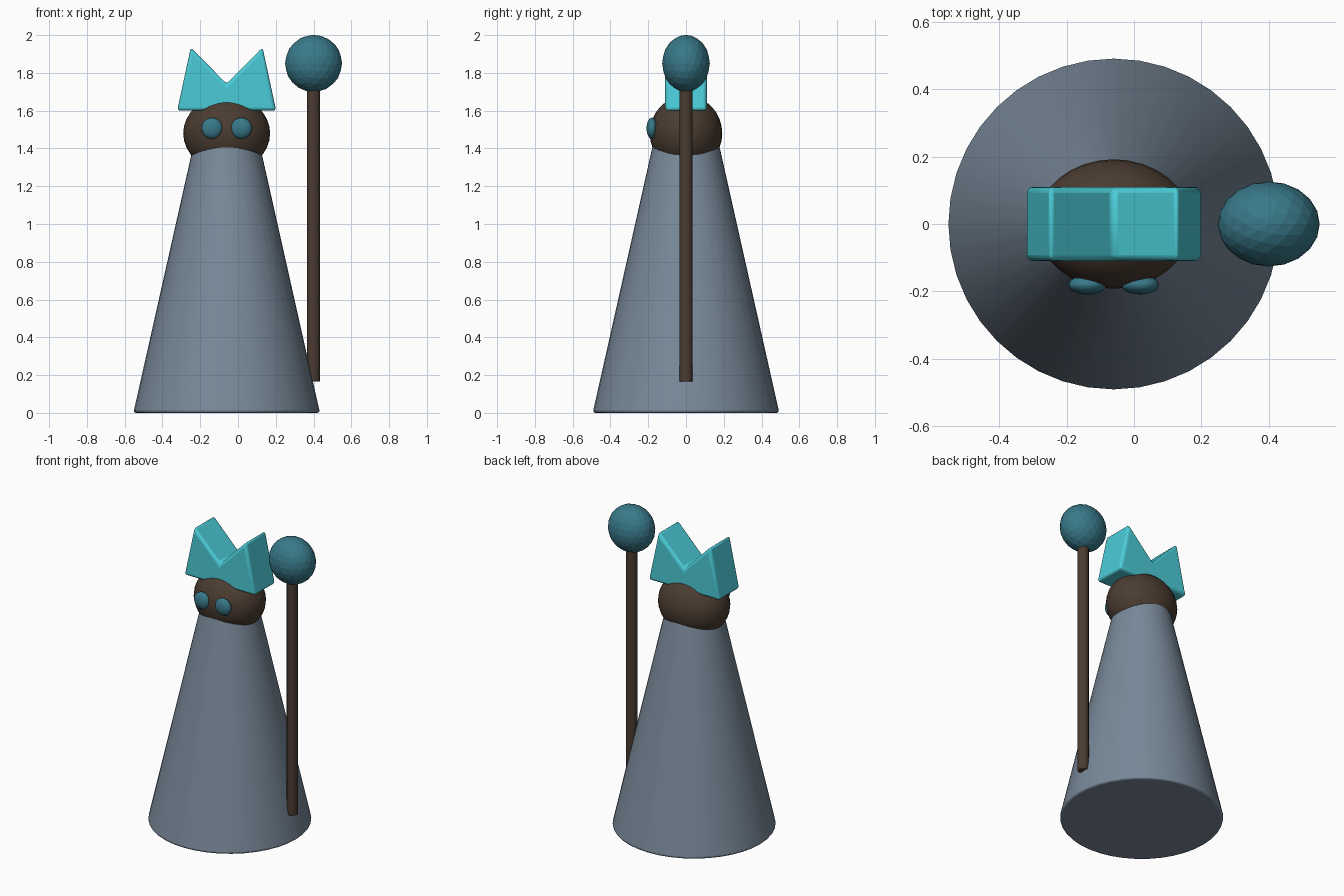
import bpy
import bmesh
from math import radians

if "Cube" in bpy.data.objects:
    bpy.data.objects.remove(bpy.data.objects["Cube"])


def material(name, rgb):
    m = bpy.data.materials.new(name)
    m.diffuse_color = (*rgb, 1)
    m.use_nodes = True
    m.node_tree.nodes["Principled BSDF"].inputs["Base Color"].default_value = m.diffuse_color
    return m


SLATE = material("slate", (0.19, 0.25, 0.32))
BROWN = material("dark_brown", (0.07, 0.045, 0.03))
TEAL = material("teal", (0.04, 0.19, 0.25))
CYAN = material("cyan", (0.07, 0.60, 0.68))


def finish(name, mat, scale=None, smooth=True, bevel=0, segments=3):
    ob = bpy.context.object
    ob.name = name
    ob.data.materials.append(mat)
    if scale:
        ob.scale = scale
        bpy.ops.object.transform_apply(location=False, rotation=False, scale=True)
    if bevel:
        b = ob.modifiers.new("bevel", "BEVEL")
        b.width, b.segments, b.limit_method = bevel, segments, "ANGLE"
        b.angle_limit = radians(35)
    if smooth:
        bpy.ops.object.shade_smooth_by_angle(angle=radians(35))
    return ob


CX = -0.06  # figure's own axis

# Robe: tapered cone ending inside the head
bpy.ops.mesh.primitive_cone_add(vertices=40, radius1=0.494, radius2=0.157,
                                depth=1.5, location=(CX, 0, 0.75))
finish("robe", SLATE, bevel=0.015)

# Head
bpy.ops.mesh.primitive_uv_sphere_add(segments=32, ring_count=16, radius=1,
                                     location=(CX, 0, 1.48))
finish("head", BROWN, (0.23, 0.192, 0.2))

# Eyes
for side, label in ((-1, "right"), (1, "left")):
    bpy.ops.mesh.primitive_uv_sphere_add(segments=24, ring_count=12, radius=1,
                                         location=(CX + side * 0.078, -0.18, 1.507))
    finish("eye_" + label, TEAL, (0.056, 0.029, 0.056))

# Crown: two-pointed profile extruded front to back
profile = [(-0.262, 1.6), (0.262, 1.6), (0.19, 1.935), (0, 1.742), (-0.19, 1.935)]
bm = bmesh.new()
face = bm.faces.new([bm.verts.new((x, -0.11, z)) for x, z in profile])
ext = bmesh.ops.extrude_face_region(bm, geom=[face])
bmesh.ops.translate(bm, vec=(0, 0.22, 0),
                    verts=[g for g in ext["geom"] if isinstance(g, bmesh.types.BMVert)])
bmesh.ops.recalc_face_normals(bm, faces=bm.faces)
mesh = bpy.data.meshes.new("crown")
bm.to_mesh(mesh)
bm.free()
crown = bpy.data.objects.new("crown", mesh)
crown.location.x = CX
bpy.context.collection.objects.link(crown)
bpy.ops.object.select_all(action="DESELECT")
crown.select_set(True)
bpy.context.view_layer.objects.active = crown
finish("crown", CYAN, bevel=0.018)

# Staff and faceted orb
bpy.ops.mesh.primitive_cylinder_add(vertices=12, radius=0.035, depth=1.6,
                                    location=(0.4, 0, 0.965))
finish("staff", BROWN, bevel=0.006, segments=2)
bpy.ops.mesh.primitive_ico_sphere_add(subdivisions=3, radius=1, location=(0.4, 0, 1.85))
finish("staff_orb", TEAL, (0.151, 0.126, 0.151), smooth=False)
